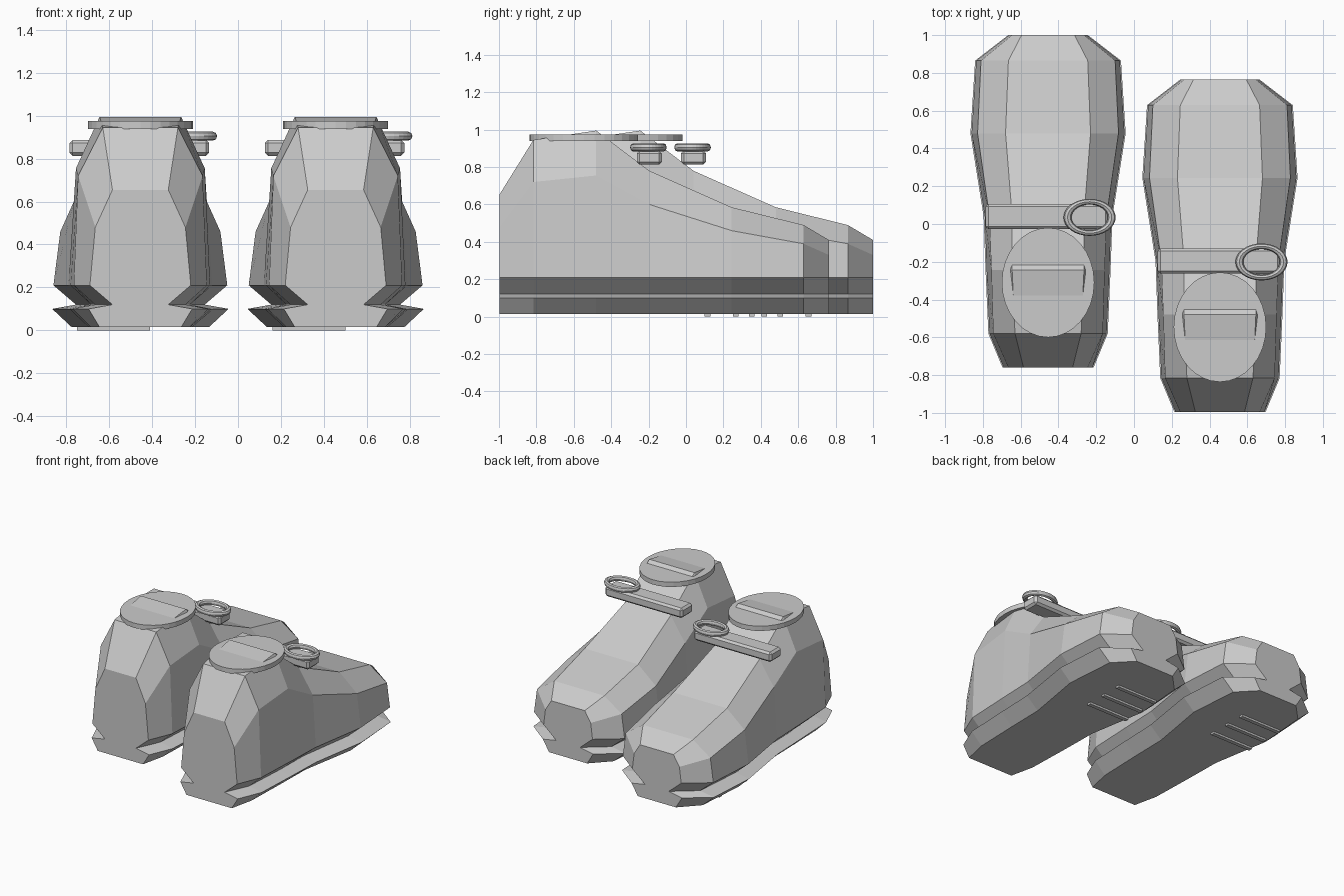
import bpy
import bmesh
from mathutils import Matrix, Vector

cube = bpy.data.objects.get("Cube")
if cube:
    bpy.data.objects.remove(cube, do_unlink=True)

grey = bpy.data.materials.new("plain grey")
grey.use_nodes = True
grey.diffuse_color = (0.6, 0.6, 0.6, 1)
grey.node_tree.nodes["Principled BSDF"].inputs["Base Color"].default_value = (0.6, 0.6, 0.6, 1)


def finish(name, bm):
    bmesh.ops.recalc_face_normals(bm, faces=bm.faces)
    mesh = bpy.data.meshes.new(name)
    bm.to_mesh(mesh)
    bm.free()
    mesh.materials.append(grey)
    obj = bpy.data.objects.new(name, mesh)
    bpy.context.collection.objects.link(obj)
    return obj


def box(name, low, high, bevel=0):
    low, high = Vector(low), Vector(high)
    bm = bmesh.new()
    place = Matrix.Translation((low + high) / 2) @ Matrix.Diagonal((*(high - low), 1))
    bmesh.ops.create_cube(bm, size=1, matrix=place)
    if bevel:
        bmesh.ops.bevel(bm, geom=bm.edges[:], offset=bevel, segments=1, affect='EDGES')
    return finish(name, bm)


# Stations heel to toe: y, sole bottom, notch, welt half widths,
# then half width and height of the side edge and of the top edge
STATIONS = [
    (-0.76, 0.19, 0.13, 0.235, 0.21, 0.48, 0.13, 0.655),
    (-0.58, 0.23, 0.21, 0.31, 0.29, 0.72, 0.175, 0.945),
    (-0.244, 0.24, 0.23, 0.325, 0.30, 0.755, 0.19, 0.995),
    (0.04, 0.245, 0.235, 0.335, 0.31, 0.60, 0.19, 0.78),
    (0.48, 0.32, 0.30, 0.405, 0.373, 0.46, 0.225, 0.585),
    (0.865, 0.29, 0.27, 0.38, 0.355, 0.39, 0.21, 0.49),
    (1.0, 0.16, 0.10, 0.205, 0.19, 0.33, 0.14, 0.41),
]


def shoe_body(name):
    bm = bmesh.new()
    rings = []
    for y, base, notch, welt, side, side_z, top, top_z in STATIONS:
        half = [(base, 0.015), (welt + 0.006, 0.10), (notch, 0.12),
                (welt, 0.21), (side, side_z), (top, top_z)]
        outline = half + [(-x, z) for x, z in reversed(half)]
        rings.append([bm.verts.new((x, y, z)) for x, z in outline])
    for a, b in zip(rings, rings[1:]):
        for i in range(len(a)):
            j = (i + 1) % len(a)
            bm.faces.new((a[i], a[j], b[j], b[i]))
    bm.faces.new(rings[0])
    bm.faces.new(rings[-1])
    return finish(name, bm)


def ankle_disc(name):
    bm = bmesh.new()
    place = Matrix.Translation((0, -0.31, 0.957)) @ Matrix.Diagonal((0.245, 0.29, 1, 1))
    bmesh.ops.create_cone(bm, cap_ends=True, segments=32, radius1=1, radius2=1,
                          depth=0.036, matrix=place)
    return finish(name, bm)


def buckle(name):
    # Oval ring made by spinning a small hexagon
    bm = bmesh.new()
    bmesh.ops.create_circle(bm, segments=8, radius=0.021,
                            matrix=Matrix.Translation((0.117, 0, 0)) @ Matrix.Rotation(1.5708, 4, 'X'))
    bmesh.ops.spin(bm, geom=bm.verts[:] + bm.edges[:], cent=(0, 0, 0), axis=(0, 0, 1),
                   angle=6.283185, steps=32, use_merge=True)
    bmesh.ops.remove_doubles(bm, verts=bm.verts, dist=0.0005)
    bmesh.ops.transform(bm, verts=bm.verts,
                        matrix=Matrix.Translation((0.22, 0.035, 0.905)) @ Matrix.Diagonal((1, 0.71, 1, 1)))
    return finish(name, bm)


# Two identical shoes, one a step ahead of the other
for side, offset in (("right", (-0.455, 0, 0)), ("left", (0.455, -0.236, 0))):
    parts = [
        shoe_body(side + "_shoe_body"),
        ankle_disc(side + "_ankle_disc"),
        box(side + "_strap", (-0.33, -0.027, 0.813), (0.32, 0.107, 0.888), 0.015),
        buckle(side + "_buckle"),
    ]
    # Tread bars under the ball of the foot
    for i in range(3):
        y = 0.336 + i * 0.152
        parts.append(box(f"{side}_tread_bar_{i + 1}", (-0.295, y, 0), (0.045, y + 0.03, 0.02)))
    for part in parts:
        part.location = offset
